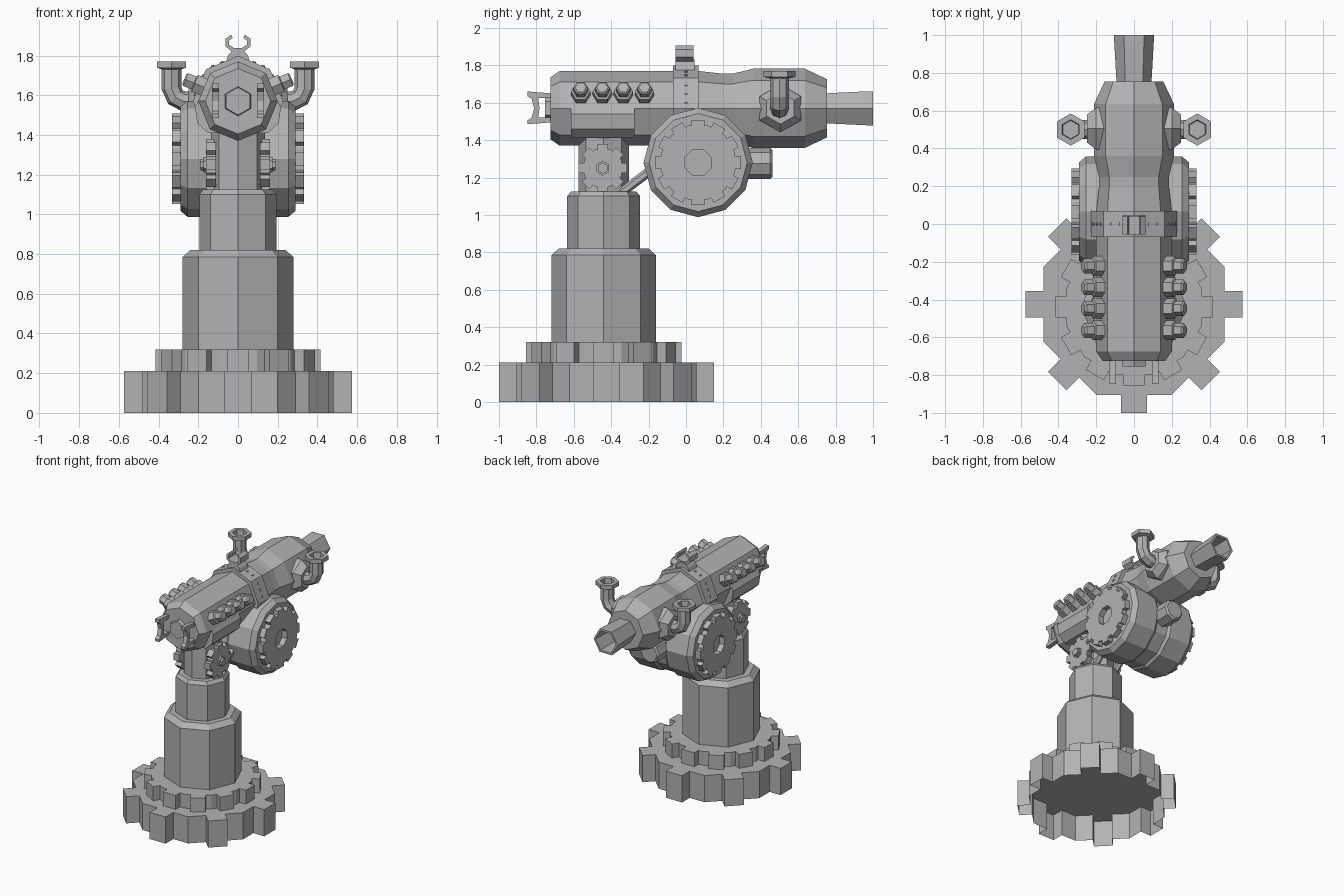
import bpy, bmesh, math
from mathutils import Matrix, Vector

if "Cube" in bpy.data.objects:
    bpy.data.objects.remove(bpy.data.objects["Cube"])

grey = bpy.data.materials.new("plain_grey")
grey.diffuse_color = (0.45, 0.45, 0.45, 1)
grey.use_nodes = True
grey.node_tree.nodes["Principled BSDF"].inputs["Base Color"].default_value = grey.diffuse_color

T = lambda x, y, z: Matrix.Translation((x, y, z))
ALONG_Y = Matrix.Rotation(-math.pi / 2, 4, 'X')      # local z -> +y, x stays
ALONG_X = Matrix.Rotation(math.pi / 2, 4, 'Y')       # local z -> +x
PLANE_XZ = Matrix.Rotation(math.pi / 2, 4, 'X')      # local z -> -y
PLANE_YZ = Matrix(((0, 0, 1), (1, 0, 0), (0, 1, 0))).to_4x4()


def finish(name, bm, M, mirror=False):
    bmesh.ops.recalc_face_normals(bm, faces=bm.faces)
    bm.transform(M)
    me = bpy.data.meshes.new(name)
    bm.to_mesh(me)
    bm.free()
    me.materials.append(grey)
    ob = bpy.data.objects.new(name, me)
    bpy.context.collection.objects.link(ob)
    if mirror:
        ob.modifiers.new("mirror_x", 'MIRROR').use_mirror_merge = False
    return ob


def lathe(name, profile, n, M, mirror=False, phase=0.0):
    """Turn (height, radius) pairs into an n-sided solid along local z."""
    bm = bmesh.new()
    rings = []
    for h, r in profile:
        rings.append([bm.verts.new((r * math.cos(phase + math.tau * i / n),
                                    r * math.sin(phase + math.tau * i / n), h)) for i in range(n)])
    for a, b in zip(rings, rings[1:]):
        for i in range(n):
            bm.faces.new((a[i], a[(i + 1) % n], b[(i + 1) % n], b[i]))
    bm.faces.new(rings[0][::-1])
    bm.faces.new(rings[-1])
    return finish(name, bm, M, mirror)


def plate(name, pts, depth, M, mirror=False, hole=None, open_bottom=False):
    """Extrude a flat outline, optionally with a hole."""
    bm = bmesh.new()
    edges = []
    for loop in [pts] + ([hole] if hole else []):
        vs = [bm.verts.new((u, v, 0)) for u, v in loop]
        edges += [bm.edges.new((vs[i - 1], vs[i])) for i in range(len(vs))]
    if hole:
        bmesh.ops.triangle_fill(bm, edges=edges, use_beauty=True)
    else:
        bm.faces.new(vs)
    bottom = bm.faces[:]
    ext = bmesh.ops.extrude_face_region(bm, geom=bottom, use_keep_orig=True)
    bmesh.ops.translate(bm, vec=(0, 0, depth),
                        verts=[g for g in ext["geom"] if isinstance(g, bmesh.types.BMVert)])
    if open_bottom:
        low = [f for f in bm.faces if all(abs(v.co.z) < 1e-6 for v in f.verts)]
        bmesh.ops.delete(bm, geom=low, context='FACES_ONLY')
    return finish(name, bm, M, mirror)


def gear_outline(n, root, outer, half):
    pts = []
    for i in range(n):
        a = math.tau * i / n
        corner = math.tan(math.pi / n) * root
        for r, t in ((root, -corner), (root, -half), (outer, -half), (outer, half), (root, half)):
            pts.append((r * math.cos(a) - t * math.sin(a), r * math.sin(a) + t * math.cos(a)))
    return pts


# base gears and stepped column
CY = -0.44
plate("base_gear", gear_outline(8, 0.48, 0.575, 0.07), 0.21, T(0, -0.425, 0), open_bottom=True)
plate("upper_base_gear", gear_outline(12, 0.36, 0.415, 0.055), 0.11, T(0, CY, 0.21))
lathe("column", [(0.31, 0.28), (0.785, 0.28), (0.82, 0.24), (0.82, 0.195), (1.1, 0.195),
                 (1.125, 0.175), (1.125, 0.135), (1.45, 0.135)], 8, T(0, CY, 0))

# neck gears with hubs, saddle under the body, diagonal struts
plate("neck_gear", gear_outline(8, 0.1, 0.13, 0.027), 0.05, T(0.11, CY - 0.005, 1.25) @ ALONG_X, True)
lathe("neck_gear_hub", [(0, 0.04), (0.03, 0.04), (0.03, 0.03), (0.045, 0.03)], 6,
      T(0.145, CY - 0.005, 1.25) @ ALONG_X, True)
saddle = [(0.2, 1.57), (0.217, 1.54), (0.205, 1.46), (0.15, 1.41)]
plate("saddle", saddle + [(-x, z) for x, z in saddle[::-1]], 0.34, T(0, -0.275, 0) @ PLANE_XZ)
a, b = Vector((0.09, -0.37, 1.1)), Vector((0.09, -0.16, 1.26))
lathe("strut", [(0, 0.025), ((b - a).length, 0.025)], 6,
      T(*a) @ (b - a).to_track_quat('Z', 'X').to_matrix().to_4x4(), True)

# main body along y, and hollow muzzle
AXIS = T(0, 0, 1.57) @ ALONG_Y
lathe("body", [(-0.725, 0.165), (-0.675, 0.2), (0.06, 0.2), (0.2, 0.185), (0.25, 0.185), (0.36, 0.212),
               (0.635, 0.212), (0.755, 0.155)], 8, AXIS)
lathe("muzzle", [(0.74, 0.092), (0.97, 0.105), (1.0, 0.105), (1.0, 0.088), (0.77, 0.08)], 6, AXIS)

# clamp band with rivets, sight claw on top
lathe("clamp_band", [(-0.07, 0.228), (0.068, 0.228)], 8, AXIS)
for ang in (22.5, 67.5):
    for off in (-0.05, 0, 0.05):
        lathe("band_rivet", [(0.2, 0.009), (0.217, 0.009)], 6,
              T(0, 0, 1.57) @ Matrix.Rotation(math.radians(90 - ang), 4, 'Y') @ T(off, 0, 0), True)
mount = [(0.06, 1.77), (0.05, 1.8), (0.025, 1.83)]
plate("sight_mount", mount + [(-x, z) for x, z in mount[::-1]], 0.1, T(0, 0.045, 0) @ PLANE_XZ)
claw = [(0.03, 1.82), (0.062, 1.845), (0.062, 1.885), (0.035, 1.905), (0.027, 1.89),
        (0.045, 1.875), (0.045, 1.855), (0.02, 1.838)]
plate("sight_claw", claw + [(-x, z) for x, z in claw[::-1]], 0.095, T(0, 0.04, 0) @ PLANE_XZ)

# side bolts on the upper side faces of the body
for y in (-0.563, -0.447, -0.335, -0.222):
    lathe("side_bolt", [(0.17, 0.052), (0.235, 0.052), (0.24, 0.04), (0.285, 0.04), (0.293, 0.03)], 6,
          T(0, y, 1.57) @ Matrix.Rotation(math.radians(67.5), 4, 'Y'), True, math.pi / 2)

# front hatch nut and handles
lathe("hatch_nut", [(-0.755, 0.05), (-0.755, 0.07), (-0.72, 0.075)], 6, AXIS, phase=math.pi / 6)
handle = [(-0.72, 1.65), (-0.848, 1.66), (-0.848, 1.635), (-0.825, 1.62), (-0.812, 1.57), (-0.825, 1.52),
          (-0.848, 1.505), (-0.848, 1.485), (-0.72, 1.495), (-0.72, 1.52), (-0.79, 1.52),
          (-0.783, 1.57), (-0.79, 1.625), (-0.72, 1.625)]
plate("hatch_handle", handle, 0.035, T(0.095, 0, 0) @ PLANE_YZ, True)

# exhaust pipes: boss, bent pipe, open flange
lathe("exhaust_boss", [(0.15, 0.128), (0.2, 0.128), (0.25, 0.085)], 6, T(0, 0.505, 1.57) @ ALONG_X, True)
path = [(0.2, 1.565), (0.275, 1.57), (0.315, 1.59), (0.335, 1.635), (0.335, 1.74)]
bm = bmesh.new()
rings = []
for i, (x, z) in enumerate(path):
    p, q = path[max(i - 1, 0)], path[min(i + 1, len(path) - 1)]
    d = Vector((q[0] - p[0], 0, q[1] - p[1])).normalized()
    side = Vector((-d.z, 0, d.x))
    rings.append([bm.verts.new(Vector((x, 0.5, z)) + 0.05 * (side * math.cos(k * math.tau / 8)
                  + Vector((0, 1, 0)) * math.sin(k * math.tau / 8))) for k in range(8)])
for r, s in zip(rings, rings[1:]):
    for k in range(8):
        bm.faces.new((r[k], r[(k + 1) % 8], s[(k + 1) % 8], s[k]))
finish("exhaust_pipe", bm, Matrix(), True)
lathe("exhaust_flange", [(1.73, 0.05), (1.738, 0.085), (1.77, 0.085), (1.77, 0.052), (1.7, 0.045)], 6,
      T(0.335, 0.5, 0), True, math.pi / 2)

# drum under the body with toothed side rings and rear stub
DRUM = T(0, 0.065, 1.28) @ ALONG_X
lathe("drum", [(-0.29, 0.262), (-0.255, 0.292), (-0.07, 0.292), (-0.05, 0.277), (0.05, 0.277), (0.07, 0.292),
               (0.255, 0.292), (0.29, 0.262)], 12, DRUM)
octagon = [(0.075 * math.cos(math.radians(22.5 + 45 * i)), 0.075 * math.sin(math.radians(22.5 + 45 * i)))
           for i in range(8)]
plate("drum_side_gear", gear_outline(12, 0.197, 0.228, 0.035), 0.045, T(0.287, 0, 0) @ DRUM, True, octagon)
lathe("drum_rear_stub", [(0.3, 0.083), (0.45, 0.083), (0.462, 0.07)], 8, T(0, 0, 1.275) @ ALONG_Y)
